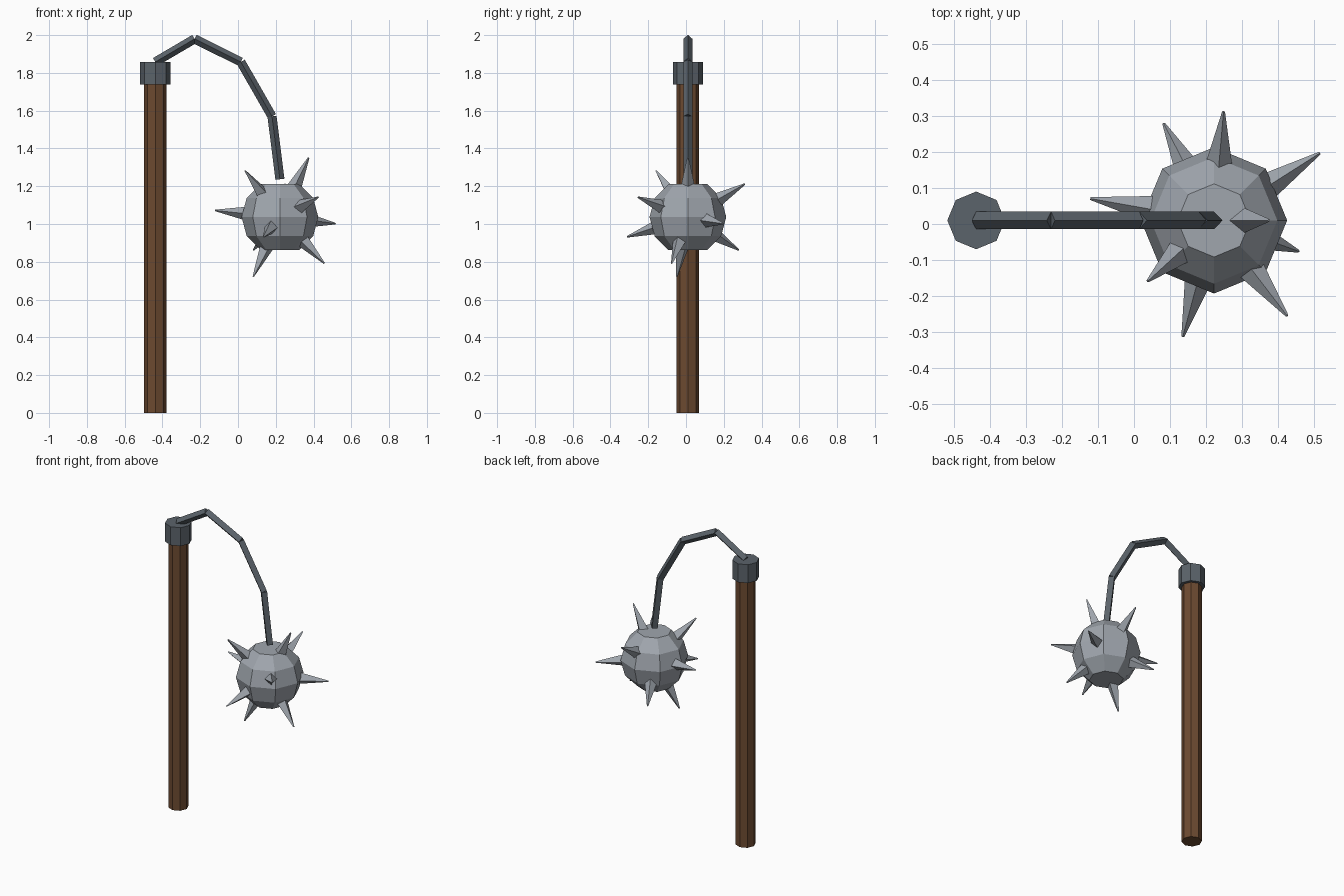
import bpy, bmesh, math
from mathutils import Vector

cube = bpy.data.objects.get("Cube")
if cube:
    bpy.data.objects.remove(cube, do_unlink=True)


def material(name, rgb):
    m = bpy.data.materials.new(name)
    m.use_nodes = True
    colour = (*rgb, 1)
    m.diffuse_color = colour
    bsdf = next(n for n in m.node_tree.nodes if n.type == 'BSDF_PRINCIPLED')
    bsdf.inputs["Base Color"].default_value = colour
    return m


wood = material("brown wood", (0.15, 0.068, 0.03))
iron = material("dark iron", (0.105, 0.125, 0.145))
steel = material("pale steel", (0.35, 0.38, 0.42))


def finish(bm, name, mat):
    bmesh.ops.recalc_face_normals(bm, faces=bm.faces)
    mesh = bpy.data.meshes.new(name)
    bm.to_mesh(mesh)
    bm.free()
    mesh.materials.append(mat)
    obj = bpy.data.objects.new(name, mesh)
    bpy.context.collection.objects.link(obj)
    return obj


def rod(name, start, end, r1, r2, sides, mat):
    """Straight faceted rod or spike between two points."""
    axis = end - start
    bm = bmesh.new()
    bmesh.ops.create_cone(bm, cap_ends=True, segments=sides, radius1=r1,
                          radius2=r2, depth=axis.length)
    obj = finish(bm, name, mat)
    obj.rotation_mode = 'QUATERNION'
    obj.rotation_quaternion = axis.to_track_quat('Z', 'Y')
    obj.location = (start + end) / 2
    return obj


Y = 0.01
POLE_X = -0.438

# Shaft and its iron collar
rod("handle", Vector((POLE_X, Y, 0)), Vector((POLE_X, Y, 1.75)), 0.06, 0.06, 8, wood)
rod("collar", Vector((POLE_X, Y, 1.738)), Vector((POLE_X, Y, 1.858)), 0.08, 0.08, 8, iron)

# Bent chain made of straight square links
path = [(POLE_X, 1.858), (-0.23, 1.98), (0.015, 1.858), (0.18, 1.57), (0.222, 1.237)]
points = [Vector((x, Y, z)) for x, z in path]
for i, (a, b) in enumerate(zip(points, points[1:])):
    rod(f"chain_link_{i + 1}", a, b, 0.024, 0.024, 4, iron)

# Faceted ball with flat top and bottom
centre = Vector((0.222, Y, 1.037))
R = 0.203
bm = bmesh.new()
bmesh.ops.create_uvsphere(bm, u_segments=8, v_segments=6, radius=R)
poles = [v for v in bm.verts if abs(v.co.z) > R * 0.95]
bmesh.ops.dissolve_verts(bm, verts=poles)
ball = finish(bm, "spiked_ball", steel)
ball.location = centre

# Spikes spread evenly in a golden spiral
COUNT = 10
golden = math.pi * (3 - math.sqrt(5))
for i in range(COUNT):
    z = 1 - (2 * i + 1) / COUNT
    r = math.sqrt(1 - z * z)
    d = Vector((r * math.cos(i * golden), -r * math.sin(i * golden), z))
    rod(f"spike_{i + 1}", centre + d * 0.175, centre + d * 0.35, 0.038, 0.004, 4, steel)
